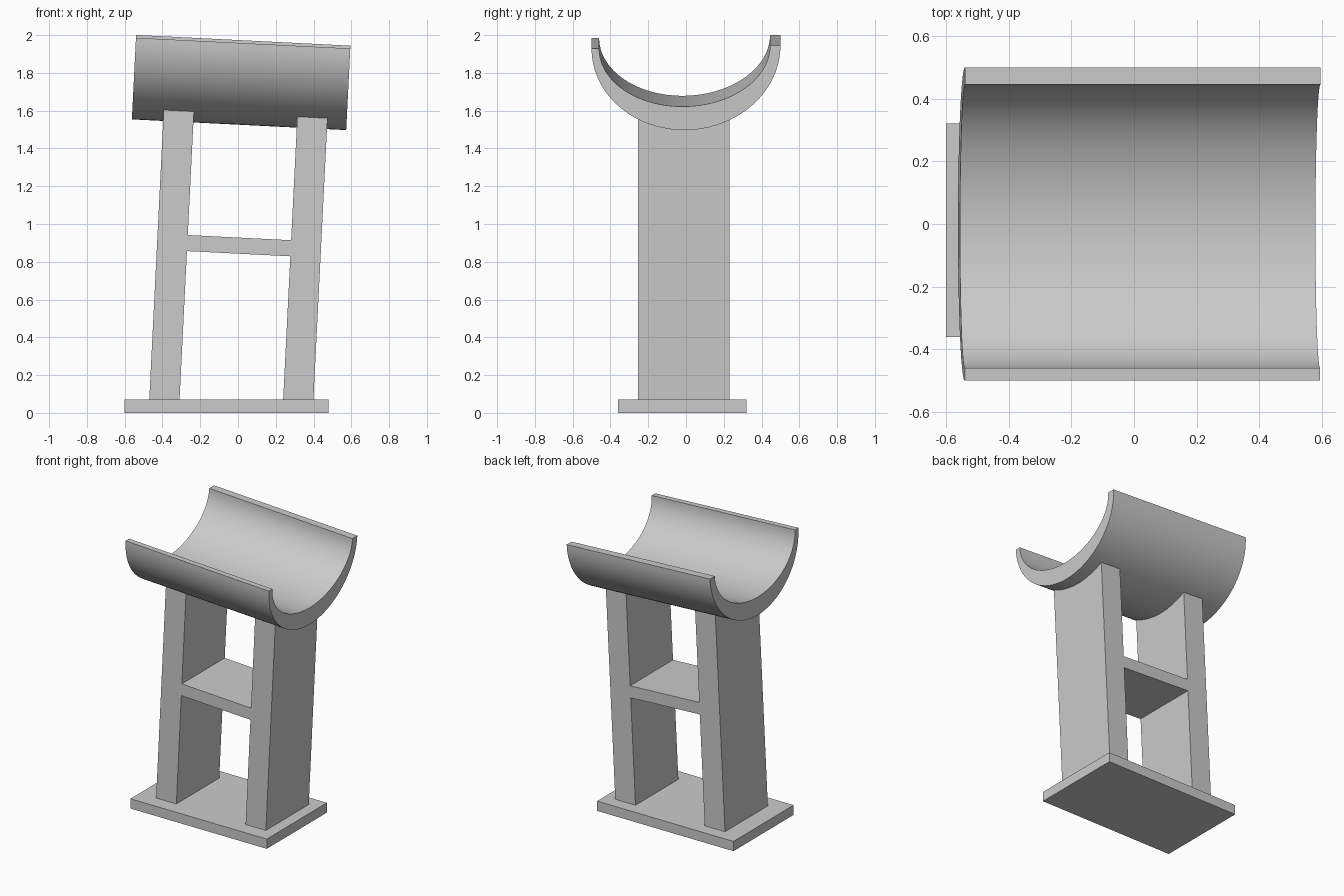
import bpy, bmesh, math
from mathutils import Matrix

cube = bpy.data.objects.get("Cube")
if cube:
    bpy.data.objects.remove(cube, do_unlink=True)

# Single plain grey
grey = bpy.data.materials.new("light_grey")
grey.use_nodes = True
colour = (0.6, 0.6, 0.6, 1)
grey.diffuse_color = colour
grey.node_tree.nodes["Principled BSDF"].inputs["Base Color"].default_value = colour

# Leaning frame: its origin is the centre of the cradle's rims
lean = Matrix.Translation((0.0275, 0, 1.965)) @ Matrix.Rotation(0.05, 4, 'Y')


def finish(name, bm, matrix):
    bmesh.ops.recalc_face_normals(bm, faces=bm.faces)
    mesh = bpy.data.meshes.new(name)
    bm.to_mesh(mesh)
    bm.free()
    mesh.materials.append(grey)
    obj = bpy.data.objects.new(name, mesh)
    bpy.context.collection.objects.link(obj)
    obj.matrix_world = matrix
    return obj


def box(name, x, y, z, matrix=Matrix()):
    """Box from (low, high) ranges on each axis."""
    bm = bmesh.new()
    bmesh.ops.create_cube(bm, size=1)
    for v in bm.verts:
        v.co = [lo + (hi - lo) * (c + 0.5) for c, (lo, hi) in zip(v.co, (x, y, z))]
    return finish(name, bm, matrix)


# Base plate stays level
box("base", (-0.6, 0.48), (-0.36, 0.32), (0, 0.07))

# Leaning legs and the shelf between them
depth = (-0.255, 0.23)
for name, x in (("right_leg", -0.322), ("left_leg", 0.386)):
    box(name, (x - 0.08, x + 0.08), depth, (-1.93, -0.34), lean)
box("shelf", (-0.245, 0.31), depth, (-1.122, -1.037), lean)


# Half-round cradle: crescent profile extruded along its length
def arc(centre, half_width, drop, steps=48):
    points = []
    for i in range(steps + 1):
        a = math.pi * i / steps
        y = -math.cos(a)
        rim = 0.0075 * y      # the back rim is slightly higher
        points.append((centre + half_width * y, rim - drop * math.sin(a)))
    return points


length = 1.136
bm = bmesh.new()
outline = arc(0, 0.5, 0.44) + arc(-0.0075, 0.4525, 0.315)[::-1]
profile = bm.faces.new([bm.verts.new((-length / 2, y, z)) for y, z in outline])
ext = bmesh.ops.extrude_face_region(bm, geom=[profile])
bmesh.ops.translate(bm, vec=(length, 0, 0),
                    verts=[g for g in ext["geom"] if isinstance(g, bmesh.types.BMVert)])
cradle = finish("cradle", bm, lean)

bpy.ops.object.select_all(action='DESELECT')
cradle.select_set(True)
bpy.context.view_layer.objects.active = cradle
bpy.ops.object.shade_smooth_by_angle(angle=math.radians(35))
